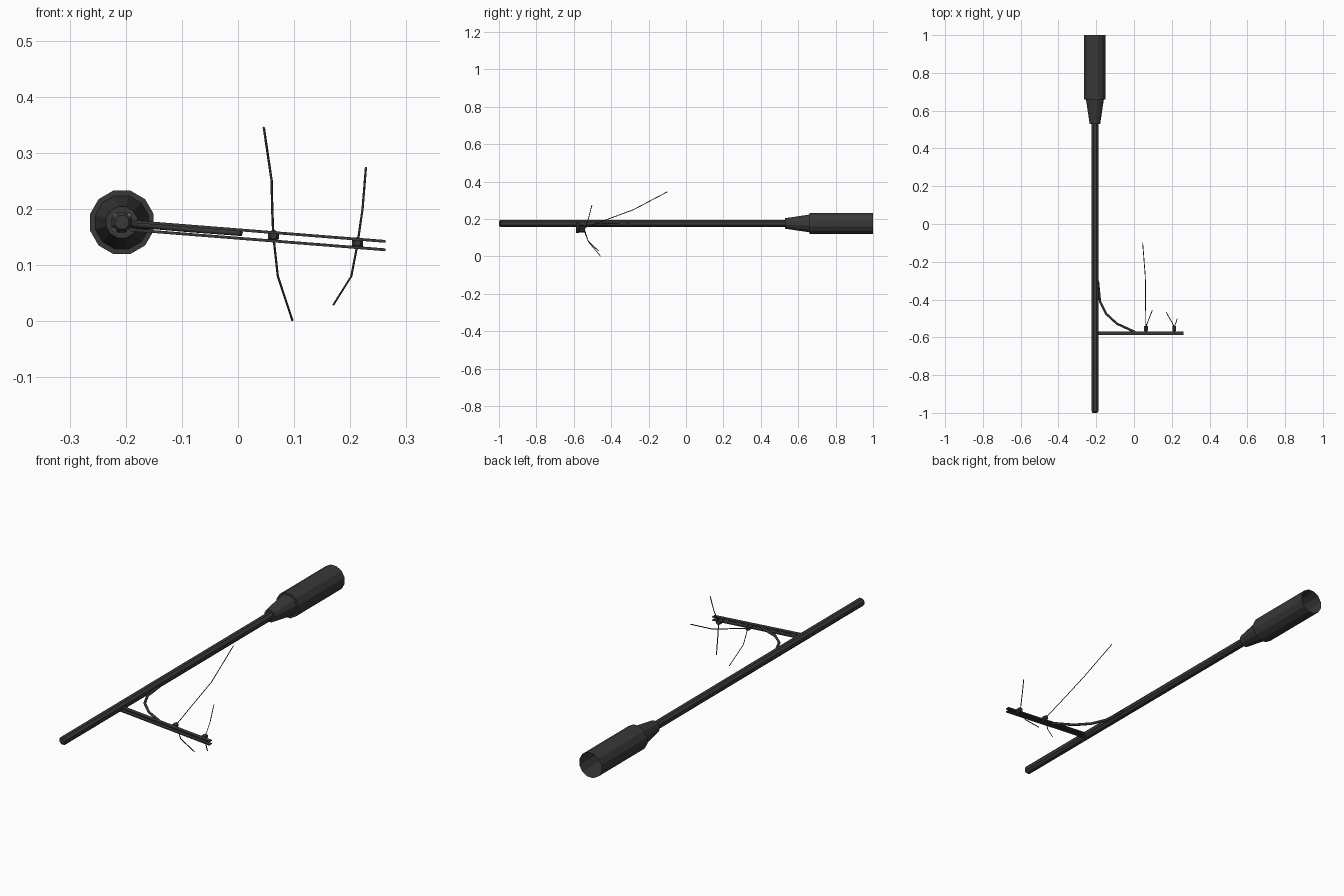
import bpy, bmesh, math
from mathutils import Vector

if "Cube" in bpy.data.objects:
    bpy.data.objects.remove(bpy.data.objects["Cube"])

dark = bpy.data.materials.new("dark_metal")
dark.diffuse_color = (0.04, 0.04, 0.04, 1)
dark.use_nodes = True
dark.node_tree.nodes["Principled BSDF"].inputs["Base Color"].default_value = dark.diffuse_color
PX, PZ = -0.207, 0.176   # pole axis


def finish(name, bm):
    bmesh.ops.recalc_face_normals(bm, faces=bm.faces[:])
    me = bpy.data.meshes.new(name)
    bm.to_mesh(me)
    bm.free()
    me.materials.append(dark)
    ob = bpy.data.objects.new(name, me)
    bpy.context.collection.objects.link(ob)
    return ob


def lathe(name, profile, sides, centre, axis="y", caps=(True, True)):
    """Rings of (position, radius) along the y or z axis."""
    bm = bmesh.new()
    rings = []
    for p, r in profile:
        ring = []
        for i in range(sides):
            a = 2 * math.pi * (i + 0.5) / sides
            c, s = r * math.cos(a), r * math.sin(a)
            off = Vector((c, p, s)) if axis == "y" else Vector((c, s, p))
            ring.append(bm.verts.new(off + Vector(centre)))
        rings.append(ring)
    for a, b in zip(rings, rings[1:]):
        for i in range(sides):
            j = (i + 1) % sides
            bm.faces.new((a[i], a[j], b[j], b[i]))
    if caps[0]:
        bm.faces.new(rings[0])
    if caps[1]:
        bm.faces.new(rings[-1])
    return finish(name, bm)


def tube(name, points, radius, res):
    """Round tube through points, as a mesh."""
    cu = bpy.data.curves.new(name, "CURVE")
    cu.dimensions = "3D"
    cu.bevel_depth = radius
    cu.bevel_resolution = res
    cu.use_fill_caps = True
    sp = cu.splines.new("POLY")
    sp.points.add(len(points) - 1)
    for p, co in zip(sp.points, points):
        p.co = (*co, 1)
    cu.materials.append(dark)
    ob = bpy.data.objects.new(name, cu)
    bpy.context.collection.objects.link(ob)
    bpy.ops.object.select_all(action="DESELECT")
    ob.select_set(True)
    bpy.context.view_layer.objects.active = ob
    bpy.ops.object.convert(target="MESH")


# Pole with chamfered tip, then stepped open-ended base sleeve
lathe("pole", [(-1, 0.013), (-0.992, 0.0195), (0.55, 0.0195)], 8, (PX, 0, PZ))
lathe("base_sleeve", [(0.53, 0.019), (0.53, 0.029), (0.66, 0.049), (0.66, 0.0585), (1, 0.0585)],
      12, (PX, 0, PZ), caps=(False, False))

# Two sloping flat rails of the crossarm
for name, dz in (("upper_rail", 0.0), ("lower_rail", -0.015)):
    bm = bmesh.new()
    bmesh.ops.create_cube(bm, size=1)
    for v in bm.verts:
        x = -0.195 if v.co.x < 0 else 0.263
        z = 0.178 if v.co.x < 0 else 0.142
        v.co = (x, -0.578 + v.co.y * 0.019, z + dz + v.co.z * 0.005)
    finish(name, bm)

# Curved brace between pole and crossarm
tube("brace", [(-0.191, -0.30, 0.172), (-0.180, -0.41, 0.171), (-0.148, -0.475, 0.169),
               (-0.09, -0.528, 0.164), (0.006, -0.572, 0.157)], 0.006, 1)

# Wire clamps
for i, (x, z) in enumerate(((0.063, 0.152), (0.213, 0.139))):
    lathe("clamp_%d" % (i + 1), [(-0.571, 0.006), (-0.564, 0.0115), (-0.541, 0.0115)],
          6, (x, 0, z))

# Loose broken wires
A, B = (0.063, -0.545, 0.152), (0.213, -0.545, 0.138)
wires = {
    "long_wire": [A, (0.061, -0.42, 0.198), (0.060, -0.28, 0.25), (0.046, -0.10, 0.345)],
    "inner_hanging_wire": [A, (0.071, -0.523, 0.08), (0.097, -0.457, 0.001)],
    "outer_raised_wire": [B, (0.222, -0.522, 0.20), (0.228, -0.503, 0.274)],
    "outer_hanging_wire": [B, (0.202, -0.522, 0.08), (0.170, -0.467, 0.029)],
}
for name, pts in wires.items():
    tube(name, pts, 0.0021, 0)
